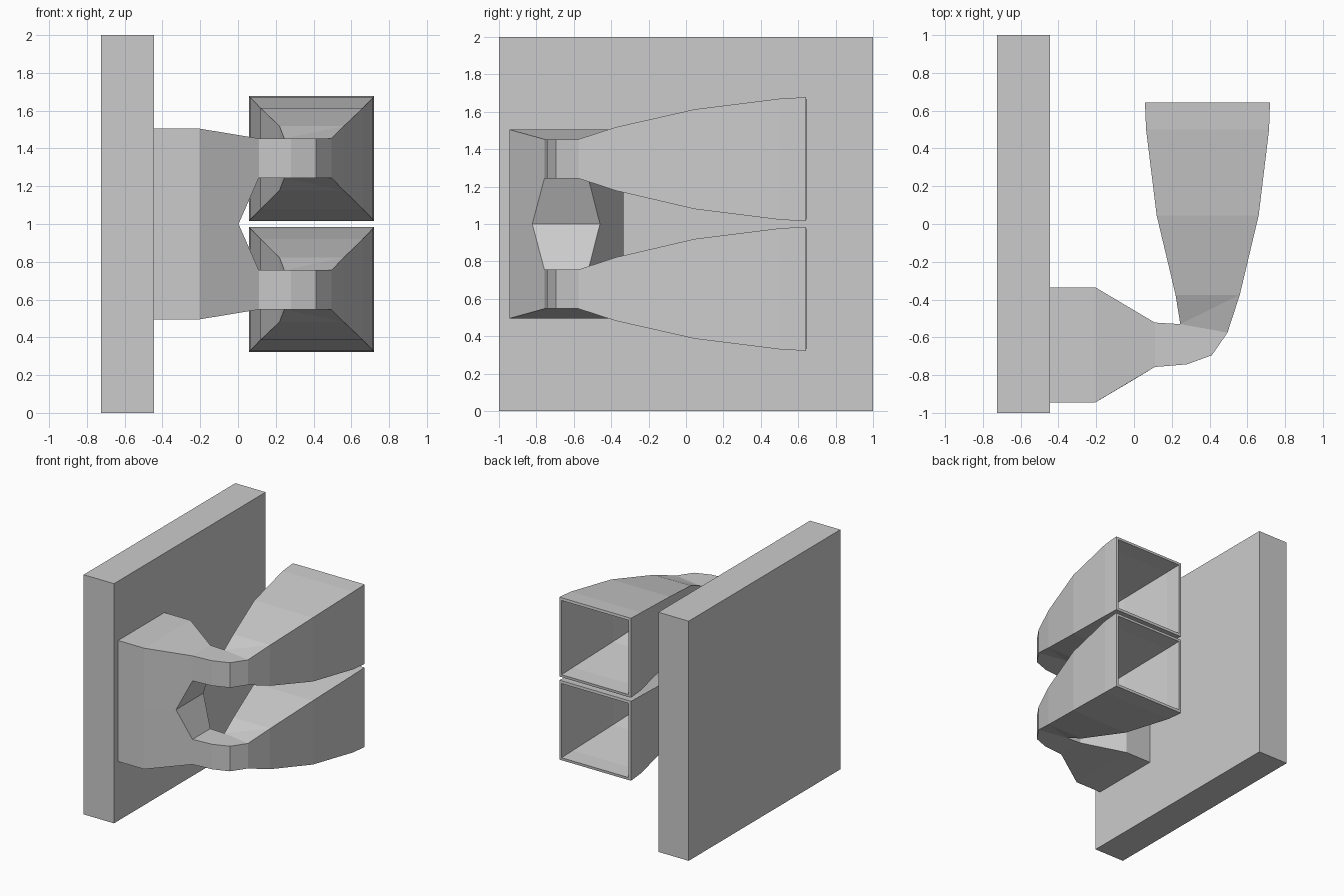
import bpy, bmesh

if "Cube" in bpy.data.objects:
    bpy.data.objects.remove(bpy.data.objects["Cube"])

# Wall plate
bpy.ops.mesh.primitive_cube_add(size=1, location=(-0.585, 0, 1))
plate = bpy.context.object
plate.name = "wall_plate"
plate.scale = (0.28, 2, 2)

# Forked hollow duct: upper half is modelled (z relative to 1) and mirrored
bm = bmesh.new()
cache = {}


def vert(co):
    if co not in cache:
        cache[co] = bm.verts.new(co)
    return cache[co]


def face(*cos):
    unique = list(dict.fromkeys(cos))
    if len(unique) > 2:
        bm.faces.new([vert(c) for c in unique])


def ring(outer, inner, top, bottom):
    return [(*outer, top), (*inner, top), (*inner, bottom), (*outer, bottom)]


def bridge(a, b, sides, split=False):
    for i in sides:
        j = (i + 1) % 4
        if split and i == 0:
            face(a[0], b[0], a[1])
            face(a[1], b[0], b[1])
        elif split and i == 2:
            face(a[2], b[3], a[3])
            face(a[2], b[2], b[3])
        else:
            face(a[i], b[i], b[j], a[j])


# Shared base block, open on the mirror plane
r0 = ring((-0.445, -0.945), (-0.445, -0.335), 0.505, 0)
r1 = ring((-0.205, -0.945), (-0.205, -0.335), 0.505, 0)
bridge(r0, r1, (0, 1, 3))

# Arm sections: outer xy, inner xy, top, bottom
pivot = (0.245, -0.53)
arm = [ring(*s) for s in [
    ((0.11, -0.757), (0.11, -0.522), 0.453, 0.244),
    ((0.28, -0.743), pivot, 0.453, 0.244),
    ((0.412, -0.695), pivot, 0.453, 0.244),
    ((0.495, -0.575), pivot, 0.453, 0.244),
    ((0.56, -0.375), (0.22, -0.375), 0.518, 0.178),
    ((0.66, 0.045), (0.12, 0.045), 0.613, 0.08),
    ((0.715, 0.5), (0.064, 0.5), 0.67, 0.023),
    ((0.72, 0.642), (0.058, 0.642), 0.678, 0.015),
]]

# Fork between base and arms
n = arm[0]
crotch_f, crotch_b = (0.003, -0.822, 0), (0.003, -0.46, 0)
face(r1[0], n[0], n[1], r1[1])
face(r1[1], n[1], n[2], crotch_b, r1[2])
face(r1[3], crotch_f, n[3], n[0], r1[0])
face(crotch_b, n[2], n[3], crotch_f)

# Curved arm and flared mouth
for k in range(len(arm) - 1):
    bridge(arm[k], arm[k + 1], range(4), split=(k == 3))

mesh = bpy.data.meshes.new("forked_duct")
bm.to_mesh(mesh)
bm.free()
duct = bpy.data.objects.new("forked_duct", mesh)
duct.location.z = 1
bpy.context.collection.objects.link(duct)

mirror = duct.modifiers.new("mirror", 'MIRROR')
mirror.use_axis = (False, False, True)
wall = duct.modifiers.new("wall", 'SOLIDIFY')
wall.thickness = 0.022
wall.offset = -1
wall.use_even_offset = True
